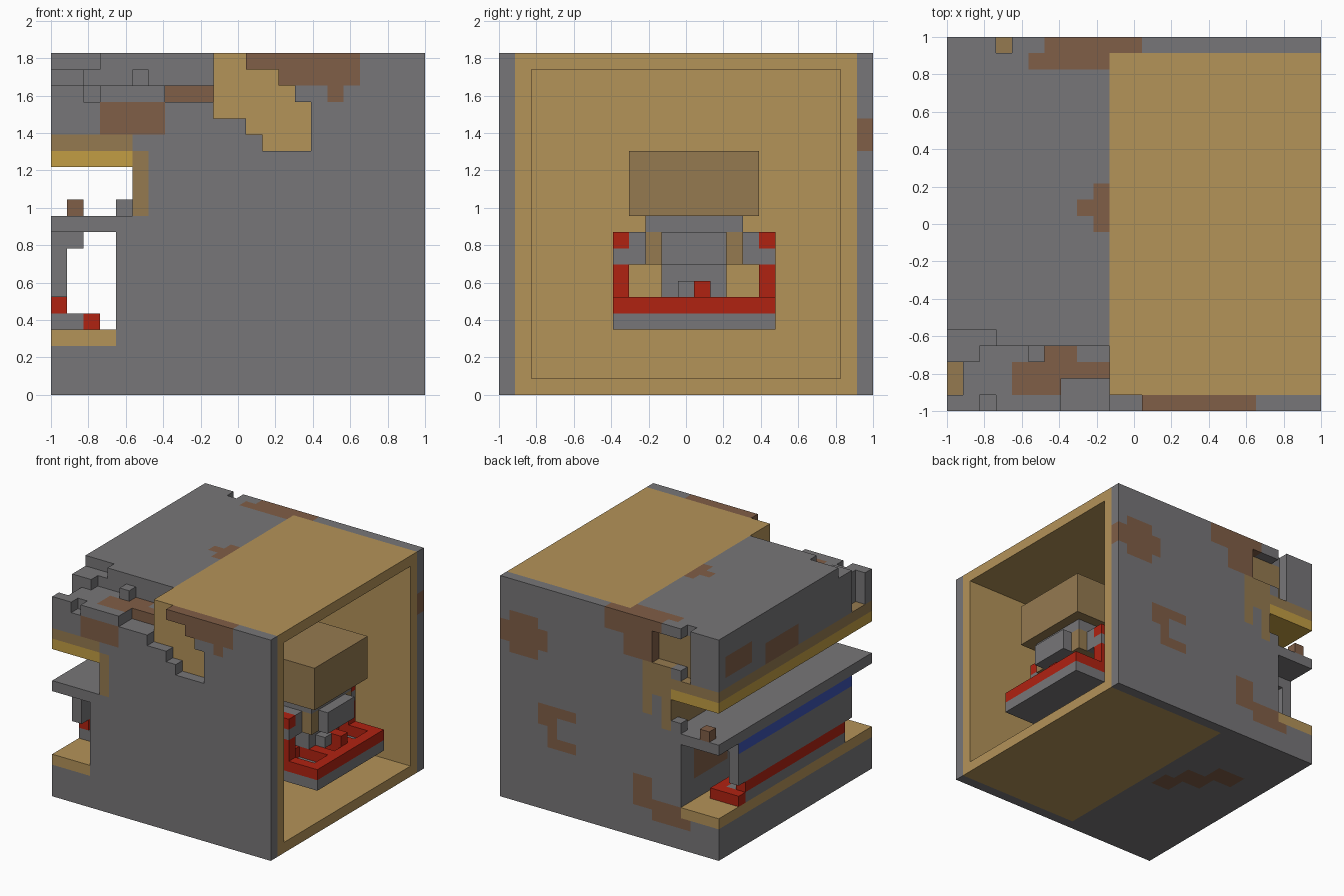
import bpy
import bmesh

cube = bpy.data.objects.get("Cube")
if cube:
    bpy.data.objects.remove(cube, do_unlink=True)

W, H = 23, 21          # block count along each side and upwards
UNIT = 2 / W
ALL = (0, W)
COLOURS = {
    "grey": "777678", "tan": "b49359", "dark_tan": "957a50", "yellow": "c29d43",
    "rust": "805e47", "red": "b02211", "blue": "3c55b4",
}


def linear(hexcode, i):
    c = int(hexcode[i:i + 2], 16) / 255
    return ((c + 0.055) / 1.055) ** 2.4


names = list(COLOURS)
materials = []
for name, code in COLOURS.items():
    mat = bpy.data.materials.new(name)
    mat.use_nodes = True
    rgba = (linear(code, 0), linear(code, 2), linear(code, 4), 1)
    mat.diffuse_color = rgba
    mat.node_tree.nodes["Principled BSDF"].inputs["Base Color"].default_value = rgba
    materials.append(mat)

cells = {}             # block position -> (part, colour)
face_paint = {}        # (block position, axis, sign) -> colour


def span(x, y, z):
    return [(i, j, k) for i in range(*x) for j in range(*y) for k in range(*z)]


def fill(part, colour, x, y, z):
    for c in span(x, y, z):
        cells[c] = (part, colour)


def carve(x, y, z):
    for c in span(x, y, z):
        cells.pop(c, None)


def paint(colour, x, y, z):
    for c in span(x, y, z):
        if c in cells:
            cells[c] = (cells[c][0], colour)


def paint_face(colour, axis, sign, x, y, z):
    for c in span(x, y, z):
        face_paint[c, axis, sign] = colour


def build(part):
    bm = bmesh.new()
    verts = {}
    for cell, (owner, colour) in cells.items():
        if owner != part:
            continue
        for axis in range(3):
            for sign in (-1, 1):
                near = list(cell)
                near[axis] += sign
                if tuple(near) in cells:
                    continue
                ring = []
                for du, dv in ((0, 0), (1, 0), (1, 1), (0, 1))[::sign]:
                    p = list(cell)
                    p[axis] += sign > 0
                    p[(axis + 1) % 3] += du
                    p[(axis + 2) % 3] += dv
                    p = tuple(p)
                    if p not in verts:
                        verts[p] = bm.verts.new(((p[0] - W / 2) * UNIT,
                                                 (p[1] - W / 2) * UNIT, p[2] * UNIT))
                    ring.append(verts[p])
                face = bm.faces.new(ring)
                face.material_index = names.index(
                    face_paint.get((cell, axis, sign), colour))
    mesh = bpy.data.meshes.new(part)
    bm.to_mesh(mesh)
    bm.free()
    for mat in materials:
        mesh.materials.append(mat)
    bpy.context.collection.objects.link(bpy.data.objects.new(part, mesh))


# Outer body and the open lined chamber
fill("body", "grey", ALL, ALL, (0, H))
fill("chamber_lining", "tan", (10, W), (1, 22), (0, H))
carve((11, W), (2, 21), (1, 20))

# Slots running along the left end
carve((0, 5), ALL, (11, 14))
carve((0, 4), ALL, (4, 10))
paint("yellow", (0, 5), ALL, (14, 15))
paint("dark_tan", (0, 5), ALL, (15, 16))
paint("dark_tan", (5, 6), ALL, (11, 15))
paint("tan", (0, 4), ALL, (3, 4))
paint("rust", (3, 4), (16, 21), (6, 8))
paint_face("rust", 0, -1, (4, 5), (16, 21), (6, 9))

# Panel hanging in the lower slot, with its trim
fill("end_panel", "grey", (0, 2), (3, 20), (9, 10))
fill("end_panel", "grey", (0, 1), (3, 20), (6, 9))
fill("end_panel", "red", (0, 1), (4, 19), (5, 6))
fill("end_panel", "grey", (0, 2), (4, 19), (4, 5))
fill("end_panel", "red", (0, 3), (19, 20), (4, 5))
fill("end_panel", "red", (2, 3), (4, 19), (4, 5))
paint_face("blue", 0, -1, (0, 1), (3, 20), (9, 10))
fill("shelf_debris", "grey", (4, 5), (22, W), (11, 12))
fill("shelf_debris", "rust", (1, 2), (22, W), (11, 12))

# Stepped break in the front wall
for row, x in enumerate([(10, 12), (10, 14), (10, 15), (10, 16), (12, 16), (13, 16)]):
    carve(x, (0, 1), (20 - row, H - row))

# Broken top edge at the front left
carve((0, 10), (0, 4), (19, H))
carve((0, 3), (4, 5), (20, H))
carve((7, 10), (0, 2), (18, 19))
carve((2, 3), (0, 1), (18, 19))
carve((0, 1), (1, 3), (16, 19))
for x in ((0, 2), (5, 6)):
    fill("body", "grey", x, (3, 4), (19, 20))

# Broken corner at the back left
carve((3, 4), (22, W), (16, H))
carve((4, 7), (22, W), (17, 20))
paint("dark_tan", (3, 7), (21, 22), (16, 20))
for x, z in (((7, 8), (12, 17)), ((6, 7), (14, 17)), ((5, 6), (11, 17))):
    paint("dark_tan", x, (22, W), z)

# Rust on the front and top
paint("rust", (12, 19), (0, 1), (19, H))
paint("rust", (17, 18), (0, 1), (18, 19))
paint("rust", (3, 7), (0, 1), (16, 18))
paint("rust", (7, 10), (2, 3), (18, 19))
paint_face("rust", 2, 1, (4, 9), (1, 3), (18, 19))
paint_face("rust", 2, 1, (5, 8), (3, 4), (18, 19))
paint("rust", (8, 10), (12, 13), (20, H))
paint("rust", (9, 10), (11, 14), (20, H))
paint("rust", (5, 10), (21, 22), (20, H))

# Rust on the back wall
for x, z in (((6, 12), (19, H)), ((7, 10), (17, 19)),
             ((18, W), (15, 17)), ((19, 22), (14, 18)),
             ((17, 18), (6, 10)), ((18, 19), (8, 10)),
             ((15, 17), (6, 7)), ((15, 17), (9, 10)),
             ((7, 9), (3, 6)), ((4, 7), (3, 4)), ((3, 7), (2, 3))):
    paint("rust", x, (22, W), z)

# Rust on the left end and underside
paint_face("rust", 0, -1, (0, 1), (18, 22), (17, 19))
paint_face("rust", 0, -1, (0, 1), (11, 16), (16, 18))
for x, y in (((7, 9), (11, 13)), ((5, 8), (13, 15)), ((3, 6), (15, 17))):
    paint_face("rust", 2, -1, x, y, (0, 1))

# Machine inside the chamber: base, red rim, core, wings, hood
fill("machine_base", "grey", (11, W), (7, 17), (4, 5))
fill("machine_base", "red", (11, W), (7, 17), (5, 6))
for y in ((8, 10), (11, 12), (14, 16)):
    carve((19, 22), y, (5, 6))
fill("machine_core", "grey", (11, 20), (10, 14), (6, 8))
fill("machine_core", "grey", (20, 21), (11, 12), (6, 7))
fill("machine_core", "red", (20, 22), (12, 13), (6, 7))
fill("machine_core", "grey", (11, 20), (7, 17), (8, 10))
fill("machine_core", "grey", (11, 22), (10, 14), (8, 10))
for rail, pad in ((7, 9), (16, 14)):
    fill("machine_rails", "red", (11, 20), (rail, rail + 1), (6, 8))
    paint("red", (11, 20), (rail, rail + 1), (9, 10))
    fill("machine_core", "dark_tan", (11, 21), (pad, pad + 1), (8, 10))
fill("machine_core", "grey", (11, 21), (9, 15), (10, 11))
fill("machine_hood", "dark_tan", (11, 22), (8, 16), (11, 15))

for part in sorted({owner for owner, _ in cells.values()}):
    build(part)
